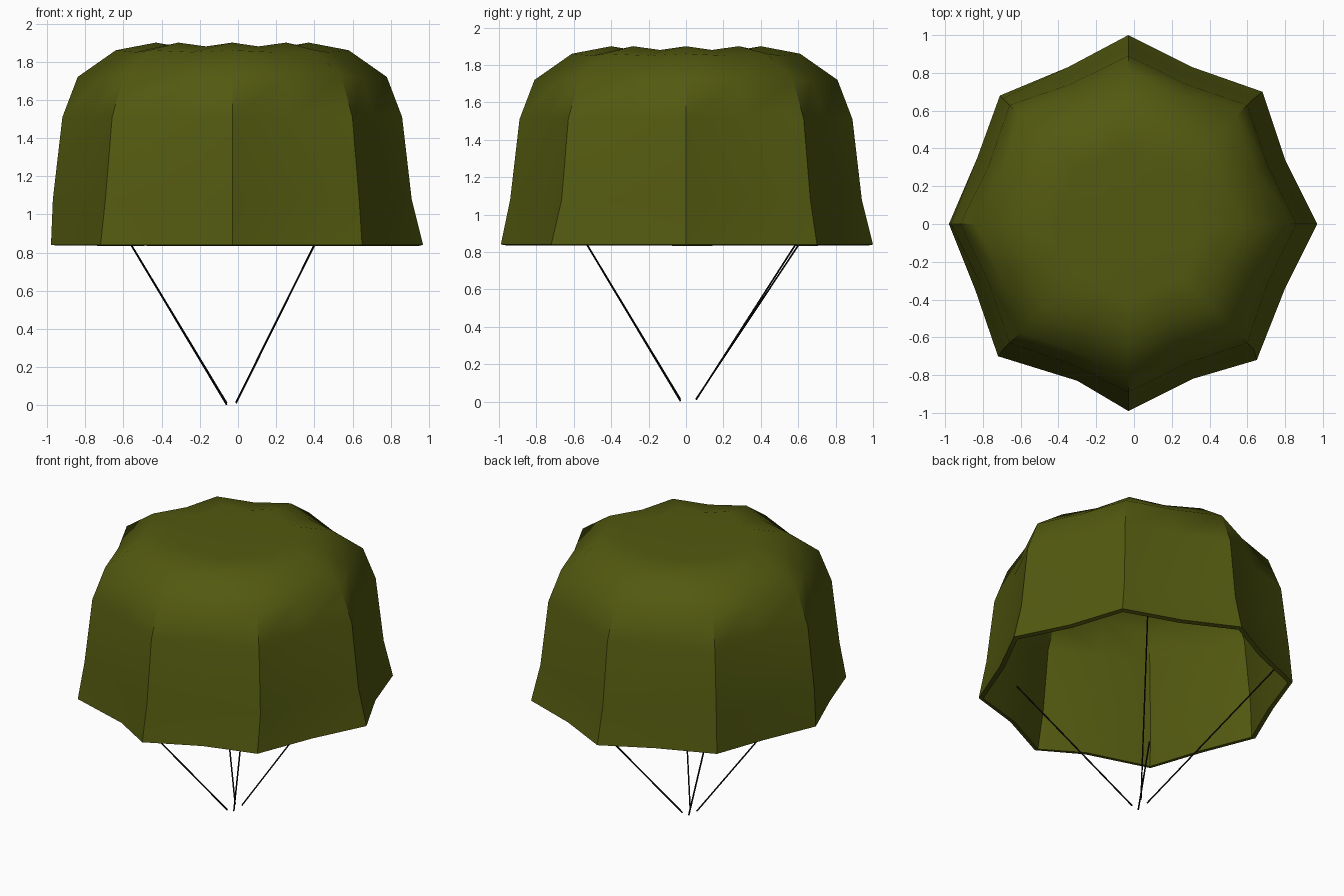
import bpy, bmesh, math
from mathutils import Vector

if "Cube" in bpy.data.objects:
    bpy.data.objects.remove(bpy.data.objects["Cube"])


def material(name, color):
    m = bpy.data.materials.new(name)
    m.diffuse_color = color
    m.use_nodes = True
    m.node_tree.nodes["Principled BSDF"].inputs["Base Color"].default_value = m.diffuse_color
    return m


olive = material("olive_cloth", (0.085, 0.1, 0.005, 1))
black = material("black_cord", (0.006, 0.006, 0.006, 1))
CX = -0.03

# Canopy: scalloped rim, then rings of 8 ridges and 8 valleys up to a dented crown
rim = [(0.97, 0), (0.80, 0.34), (0.68, 0.70), (0.31, 0.83),
       (-0.03, 1.0), (-0.35, 0.83), (-0.71, 0.68), (-0.83, 0.35),
       (-0.98, 0), (-0.84, -0.35), (-0.72, -0.70), (-0.30, -0.83),
       (-0.03, -0.99), (0.31, -0.82), (0.65, -0.72), (0.80, -0.34)]
# ridge radius, ridge height, valley height
profile = [(0.94, 1.08, 1.08), (0.89, 1.51, 1.51), (0.81, 1.72, 1.72),
           (0.61, 1.86, 1.85), (0.40, 1.90, 1.88)]

bm = bmesh.new()
rings = [[bm.verts.new((x, y, 0.84)) for x, y in rim]]
for r, z_ridge, z_valley in profile:
    ring = []
    for i in range(16):
        a = i * math.pi / 8
        rr, z = (r * 0.9, z_valley) if i % 2 else (r, z_ridge)
        ring.append(bm.verts.new((CX + rr * math.cos(a), rr * math.sin(a), z)))
    rings.append(ring)
apex = bm.verts.new((CX, 0, 1.83))
for lo, hi in zip(rings, rings[1:]):
    for i in range(16):
        j = (i + 1) % 16
        bm.faces.new((lo[i], lo[j], hi[j], hi[i]))
for i in range(16):
    bm.faces.new((rings[-1][i], rings[-1][(i + 1) % 16], apex))
me = bpy.data.meshes.new("canopy")
bm.to_mesh(me)
bm.free()
canopy = bpy.data.objects.new("canopy", me)
bpy.context.collection.objects.link(canopy)
me.materials.append(olive)
solid = canopy.modifiers.new("cloth_thickness", 'SOLIDIFY')
solid.thickness = 0.03
solid.offset = -1
bpy.context.view_layer.objects.active = canopy
canopy.select_set(True)
bpy.ops.object.modifier_apply(modifier=solid.name)
bpy.ops.object.shade_smooth_by_angle(angle=math.radians(40))


# Cords: four thin lines from the base to the inside of the canopy
def cord(name, start, end):
    a, b = Vector(start), Vector(end)
    d = b - a
    bpy.ops.mesh.primitive_cylinder_add(vertices=6, radius=0.005, depth=d.length,
                                        location=(a + b) / 2)
    o = bpy.context.object
    o.name = name
    o.rotation_euler = d.to_track_quat('Z', 'Y').to_euler()
    o.data.materials.append(black)


cord("front_left_cord", (-0.06, -0.03, 0.004), (-0.62, -0.59, 0.94))
cord("front_right_cord", (-0.01, -0.03, 0.012), (0.45, -0.59, 0.94))
cord("back_left_cord", (-0.06, 0.055, 0.012), (-0.62, 0.65, 0.94))
cord("back_right_cord", (-0.01, 0.055, 0.015), (0.45, 0.67, 0.94))
